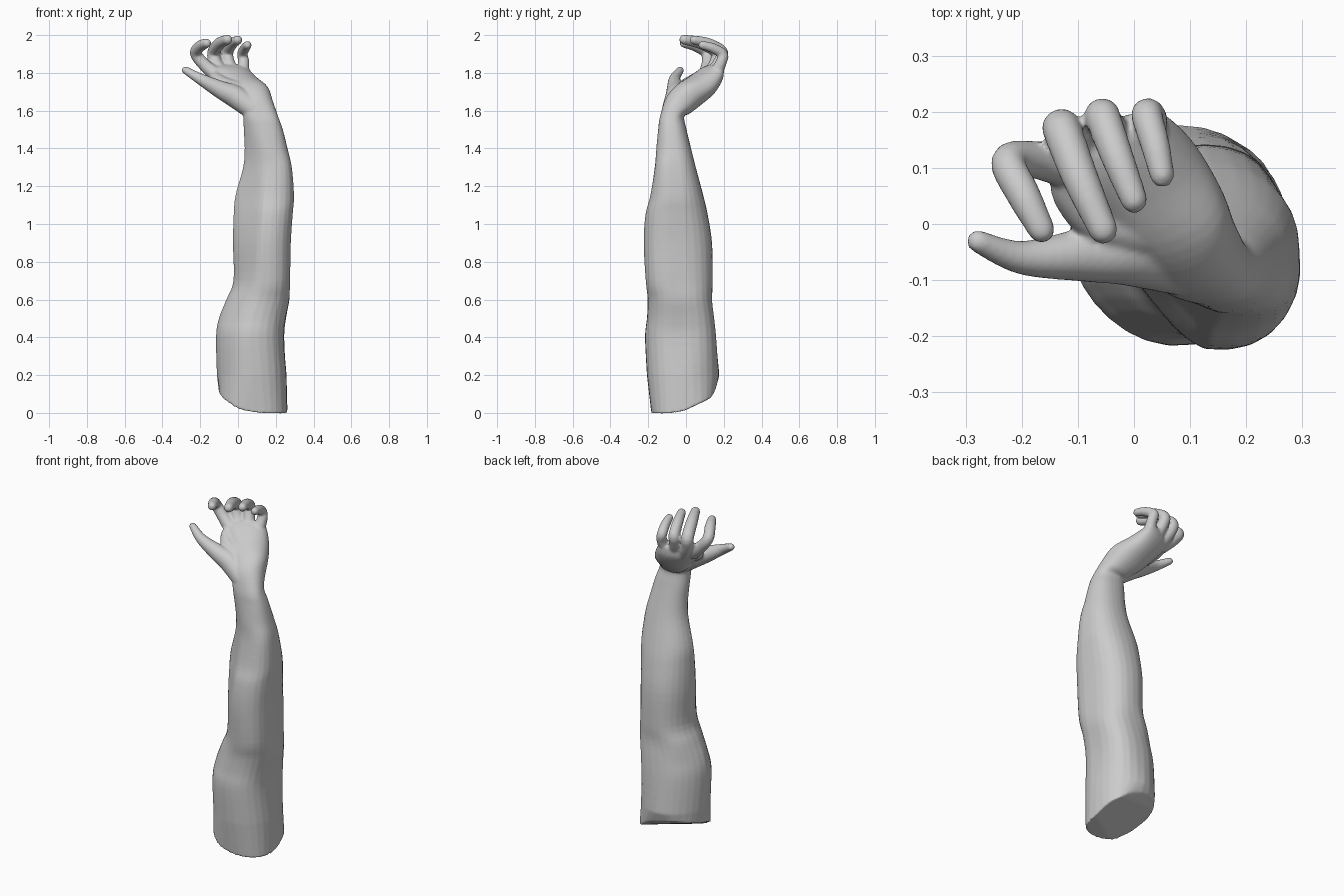
import bpy, bmesh, math, random
from mathutils import Vector

random.seed(4)
SIDES = 28


def catmull(rows, steps):
    """Smoothly resample rows of equal-length number tuples."""
    out = []
    n = len(rows)
    for i in range(n - 1):
        p = [rows[max(0, min(n - 1, i + k))] for k in (-1, 0, 1, 2)]
        for s in range(steps):
            t = s / steps
            out.append([0.5 * (2 * b + (c - a) * t + (2 * a - 5 * b + 4 * c - d) * t * t
                               + (3 * b - a - 3 * c + d) * t ** 3)
                        for a, b, c, d in zip(*p)])
    out.append(list(rows[-1]))
    return out


def ring(c, u, v, power=2.0, flat=0.0, bulge=0.0, ridge=0.0, hollow=0.0):
    """Superellipse ring with its four diagonal corners pushed in or out."""
    pts = []
    for i in range(SIDES):
        a = 2 * math.pi * i / SIDES
        ca, sa = math.cos(a), math.sin(a)
        e = 2 / power
        p = c + u * math.copysign(abs(ca) ** e, ca) + v * math.copysign(abs(sa) ** e, sa)
        w = 1.41 * abs(ca * sa)
        if ca < 0 and sa < 0:
            p += Vector((1, 1, 0)) * flat * w
        elif ca > 0 and sa > 0:
            p += Vector((1, 1, 0)) * bulge * w
        elif ca > 0:
            p += Vector((1, -1, 0)) * ridge * w
        else:
            p += Vector((1, -1, 0)) * hollow * w
        pts.append(p)
    return pts


def skin(name, rings):
    """Closed surface through a stack of rings."""
    bm = bmesh.new()
    loops = [[bm.verts.new(p) for p in r] for r in rings]
    for a, b in zip(loops, loops[1:]):
        for i in range(SIDES):
            j = (i + 1) % SIDES
            bm.faces.new((a[i], a[j], b[j], b[i]))
    bm.faces.new(loops[0][::-1])
    bm.faces.new(loops[-1])
    bmesh.ops.recalc_face_normals(bm, faces=bm.faces)
    me = bpy.data.meshes.new(name)
    bm.to_mesh(me)
    bm.free()
    ob = bpy.data.objects.new(name, me)
    bpy.context.collection.objects.link(ob)
    return ob


def digit(name, rows):
    """Tapered round tube with a rounded tip; rows are x, y, z, radius."""
    rows = catmull(rows, 5)
    end = Vector(rows[-1][:3])
    d = (end - Vector(rows[-2][:3])).normalized()
    r = rows[-1][3]
    for f, s in ((0.45, 0.88), (0.8, 0.6), (0.97, 0.2)):
        rows.append([*(end + d * r * f), r * s])
    pts = [Vector(q[:3]) for q in rows]
    rings = []
    u = Vector((1, 0.3, 0))
    for i, p in enumerate(pts):
        t = (pts[min(i + 1, len(pts) - 1)] - pts[max(i - 1, 0)]).normalized()
        u = (u - t * u.dot(t)).normalized()
        rings.append(ring(p, u * rows[i][3], t.cross(u) * rows[i][3]))
    return skin(name, rings)


# Arm sections: z, x min, x max, y min, y max, inner front flattening, outer back bulge
arm = [(0.20, -0.112, 0.257, -0.207, 0.177, 0.01, 0.0),
       (0.40, -0.117, 0.242, -0.217, 0.157, 0.017, 0.022),
       (0.50, -0.102, 0.252, -0.207, 0.147, 0.022, 0.02),
       (0.60, -0.062, 0.272, -0.203, 0.138, 0.02, 0.01),
       (0.70, -0.024, 0.274, -0.212, 0.142, 0.025, 0.002),
       (0.90, -0.027, 0.278, -0.223, 0.138, 0.04, 0.0),
       (1.05, -0.023, 0.288, -0.213, 0.115, 0.05, 0.0),
       (1.15, -0.014, 0.295, -0.187, 0.092, 0.046, 0.0),
       (1.30, 0.027, 0.283, -0.163, 0.052, 0.026, 0.0),
       (1.40, 0.035, 0.262, -0.157, 0.027, 0.02, 0.0),
       (1.50, 0.03, 0.237, -0.147, 0.003, 0.01, 0.0),
       (1.57, 0.028, 0.212, -0.137, -0.01, 0.0, 0.0)]
sections = [((x0 + x1) / 2, (y0 + y1) / 2, z, (x1 - x0) / 2, 0, 0, 0, (y1 - y0) / 2, 0, f, b,
             0.016 if 0.65 < z < 1.35 else 0.006, 0.016 if z < 0.55 else 0.0)
            for z, x0, x1, y0, y1, f, b in arm]
# Palm sections: centre, width half axis, thickness half axis
palm = [(0.103, -0.043, 1.626, 0.082, 0.018, 0.02, 0, 0.064, -0.04),
        (0.065, 0.014, 1.682, 0.097, 0.03, 0.02, -0.01, 0.064, -0.053),
        (0.012, 0.086, 1.738, 0.103, 0.036, 0.01, 0, 0.056, -0.05),
        (-0.035, 0.135, 1.795, 0.105, 0.038, 0.005, 0, 0.045, -0.033),
        (-0.052, 0.155, 1.832, 0.093, 0.036, 0.005, 0, 0.026, -0.012)]
sections += [s + (0, 0, 0, 0) for s in palm]
rings = [ring(Vector(s[:3]), Vector(s[3:6]), Vector(s[6:9]), 2.25, *s[9:])
         for s in catmull(sections, 4)]

# Slanted ragged cut at the bottom, higher at the back and inner side
cut = []
for p in ring(Vector((0.08, -0.012, 0)), Vector((0.182, 0, 0)), Vector((0, 0.172, 0)), 2.7,
              hollow=0.016):
    z = 0.07 - 0.052 * (p.x - 0.08) / 0.18 + 0.07 * (p.y + 0.015) / 0.178
    p.z = max(0.0, z + random.uniform(-0.01, 0.01)) - 0.004
    cut.append(p)
parts = [skin("arm", [cut] + rings)]

# Fingers and thumb
digits = {
    "thumb": [(0.085, -0.07, 1.605, 0.058), (-0.01, -0.05, 1.672, 0.06),
              (-0.09, -0.055, 1.71, 0.048), (-0.20, -0.06, 1.768, 0.03),
              (-0.278, -0.031, 1.814, 0.02)],
    "index_finger": [(-0.11, 0.10, 1.785, 0.04), (-0.18, 0.115, 1.845, 0.033),
                     (-0.224, 0.11, 1.905, 0.031), (-0.197, 0.052, 1.943, 0.03),
                     (-0.165, -0.01, 1.957, 0.024)],
    "middle_finger": [(-0.08, 0.13, 1.79, 0.04), (-0.12, 0.16, 1.855, 0.035),
                      (-0.128, 0.166, 1.91, 0.034), (-0.095, 0.08, 1.957, 0.032),
                      (-0.055, -0.01, 1.976, 0.026)],
    "ring_finger": [(-0.03, 0.145, 1.80, 0.037), (-0.052, 0.18, 1.865, 0.032),
                    (-0.055, 0.19, 1.913, 0.031), (-0.03, 0.12, 1.955, 0.029),
                    (0.0, 0.043, 1.974, 0.024)],
    "little_finger": [(0.025, 0.158, 1.80, 0.035), (0.03, 0.188, 1.86, 0.029),
                      (0.023, 0.193, 1.90, 0.028), (0.038, 0.14, 1.932, 0.026),
                      (0.05, 0.087, 1.947, 0.022)],
}
parts += [digit(n, rows) for n, rows in digits.items()]

# Web of skin between thumb and index finger
parts.append(digit("thumb_web", [(0.03, -0.01, 1.70, 0.05), (-0.06, 0.005, 1.73, 0.042),
                                 (-0.11, 0.05, 1.765, 0.034), (-0.12, 0.09, 1.79, 0.03)]))

# Fuse the parts into one skin
bpy.ops.object.select_all(action='DESELECT')
for ob in parts:
    ob.select_set(True)
bpy.context.view_layer.objects.active = parts[0]
bpy.ops.object.join()
body = bpy.context.object
body.name = "arm_with_hand"
fuse = body.modifiers.new("fuse", 'REMESH')
fuse.mode = 'VOXEL'
fuse.voxel_size = 0.007
fuse.use_smooth_shade = True
relax = body.modifiers.new("relax", 'SMOOTH')
relax.factor = 0.5
relax.iterations = 3
